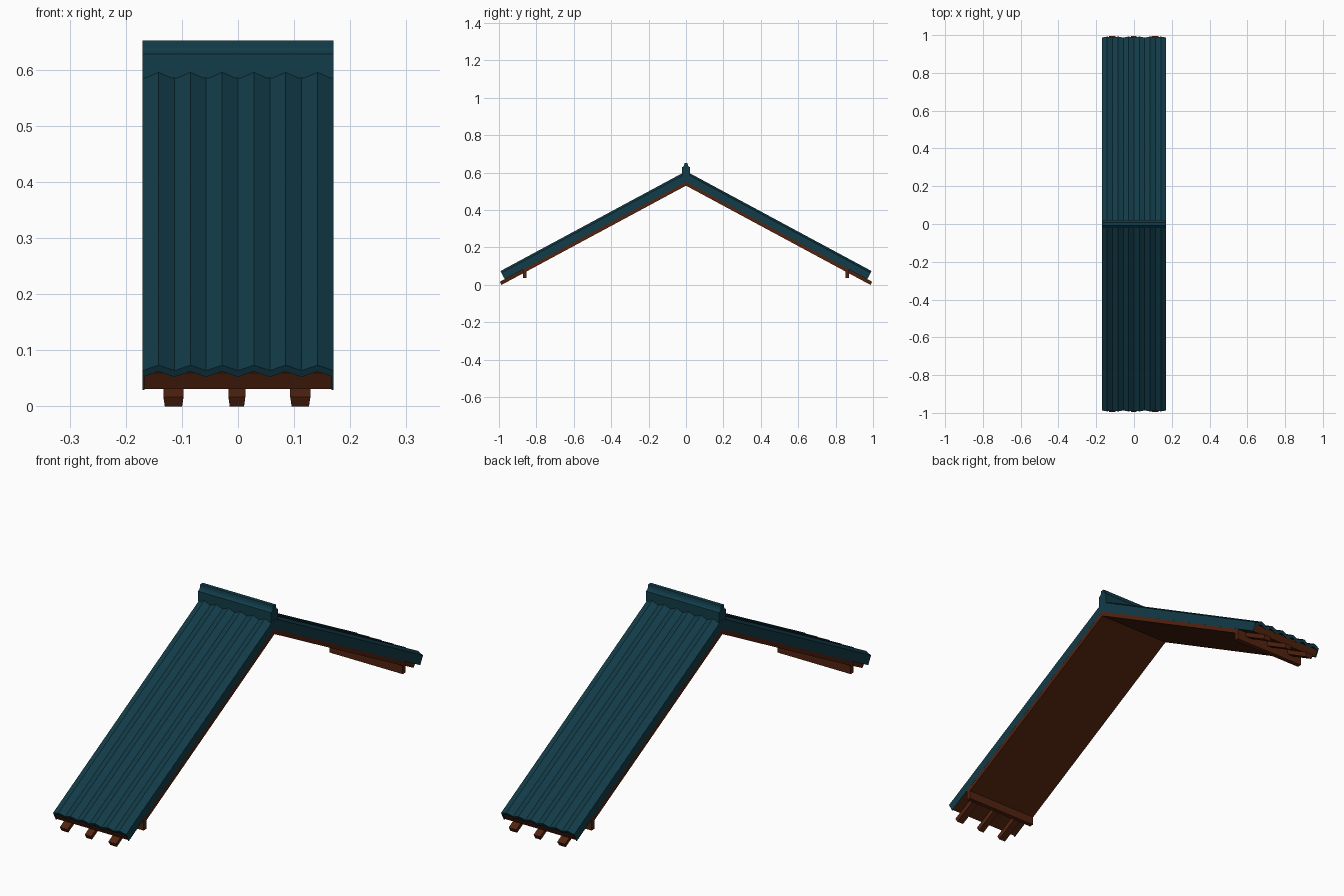
import bpy, bmesh, math

if "Cube" in bpy.data.objects:
    bpy.data.objects.remove(bpy.data.objects["Cube"])

A = math.atan(0.538)          # roof pitch
APEX = 0.53                   # underside height at the ridge
C, S = math.cos(A), math.sin(A)
HALF = 0.17                   # half width of the roof strip


def material(name, rgb):
    m = bpy.data.materials.new(name)
    m.diffuse_color = (*rgb, 1)
    m.use_nodes = True
    m.node_tree.nodes["Principled BSDF"].inputs["Base Color"].default_value = m.diffuse_color
    return m


TEAL = material("dark teal", (0.006, 0.045, 0.066))
BROWN = material("red brown", (0.085, 0.017, 0.005))


def finish(name, bm, mat):
    bmesh.ops.recalc_face_normals(bm, faces=bm.faces[:])
    me = bpy.data.meshes.new(name)
    bm.to_mesh(me)
    bm.free()
    me.materials.append(mat)
    ob = bpy.data.objects.new(name, me)
    bpy.context.collection.objects.link(ob)
    return ob


def slope_point(x, run, h, side):
    """Point at a horizontal run down the slope, h above the underside."""
    return (x, side * (run + h * S), APEX - run * S / C + h * C)


def loft(name, rings, mat):
    bm = bmesh.new()
    rs = [[bm.verts.new(p) for p in r] for r in rings]
    n = len(rs[0])
    for a, b in zip(rs, rs[1:]):
        for i in range(n):
            j = (i + 1) % n
            bm.faces.new((a[i], a[j], b[j], b[i]))
    bm.faces.new(rs[0])
    bm.faces.new(rs[-1])
    return finish(name, bm, mat)


def chevron(name, sections, run, mat):
    """Both slopes mitred at the ridge; sections are (x, low h, high h)."""
    rings = []
    for x, lo, hi in sections:
        rings.append([slope_point(x, run, lo, -1), (x, 0, APEX + lo / C),
                      slope_point(x, run, lo, 1), slope_point(x, run, hi, 1),
                      (x, 0, APEX + hi / C), slope_point(x, run, hi, -1)])
    return loft(name, rings, mat)


# ceiling boards and the roof core above them
chevron("ceiling_boards", [(-HALF, 0, 0.019), (HALF, 0, 0.019)], 0.862, BROWN)
chevron("roof_core", [(-0.167, 0.018, 0.05), (0.167, 0.018, 0.05)], 0.957, BROWN)

# ridged roof covering, six folds
folds = []
for i in range(13):
    h = 0.068 if i % 2 else 0.057
    folds.append((-HALF + i * HALF / 6, h - 0.013, h))
chevron("roof_covering", folds, 0.960, TEAL)

# thin verge trims on both open sides
for s, side in ((-1, "left"), (1, "right")):
    chevron(side + "_verge_trim", [(s * 0.1665, 0.018, 0.0575), (s * 0.1702, 0.018, 0.0565)], 0.960, TEAL)

for s, side in ((-1, "front"), (1, "back")):
    # rafter tails
    for k, (x, w) in enumerate(((-0.115, 0.018), (-0.002, 0.015), (0.111, 0.018))):
        loft(f"{side}_rafter_tail_{k + 1}",
             [[slope_point(x + a * w * t, r, h, s)
               for a, h, t in ((-1, 0, 0.85), (1, 0, 0.85), (1, 0.019, 1), (-1, 0.019, 1))]
              for r in (0.85, 0.986)], BROWN)
    # eave batten hanging below the boards
    loft(side + "_eave_batten",
         [[(x, s * y, z) for y, z in ((0.852, 0.036), (0.871, 0.036), (0.871, 0.085), (0.852, 0.085))]
          for x in (-HALF, HALF)], BROWN)

# ridge cap with a narrow crest
half_profile = [(0.022, 0.585), (0.022, 0.628), (0.013, 0.634), (0.010, 0.640), (0.008, 0.652)]
profile = half_profile + [(-y, z) for y, z in reversed(half_profile)]
loft("ridge_cap", [[(x, y, z) for y, z in profile] for x in (-HALF, HALF)], TEAL)
